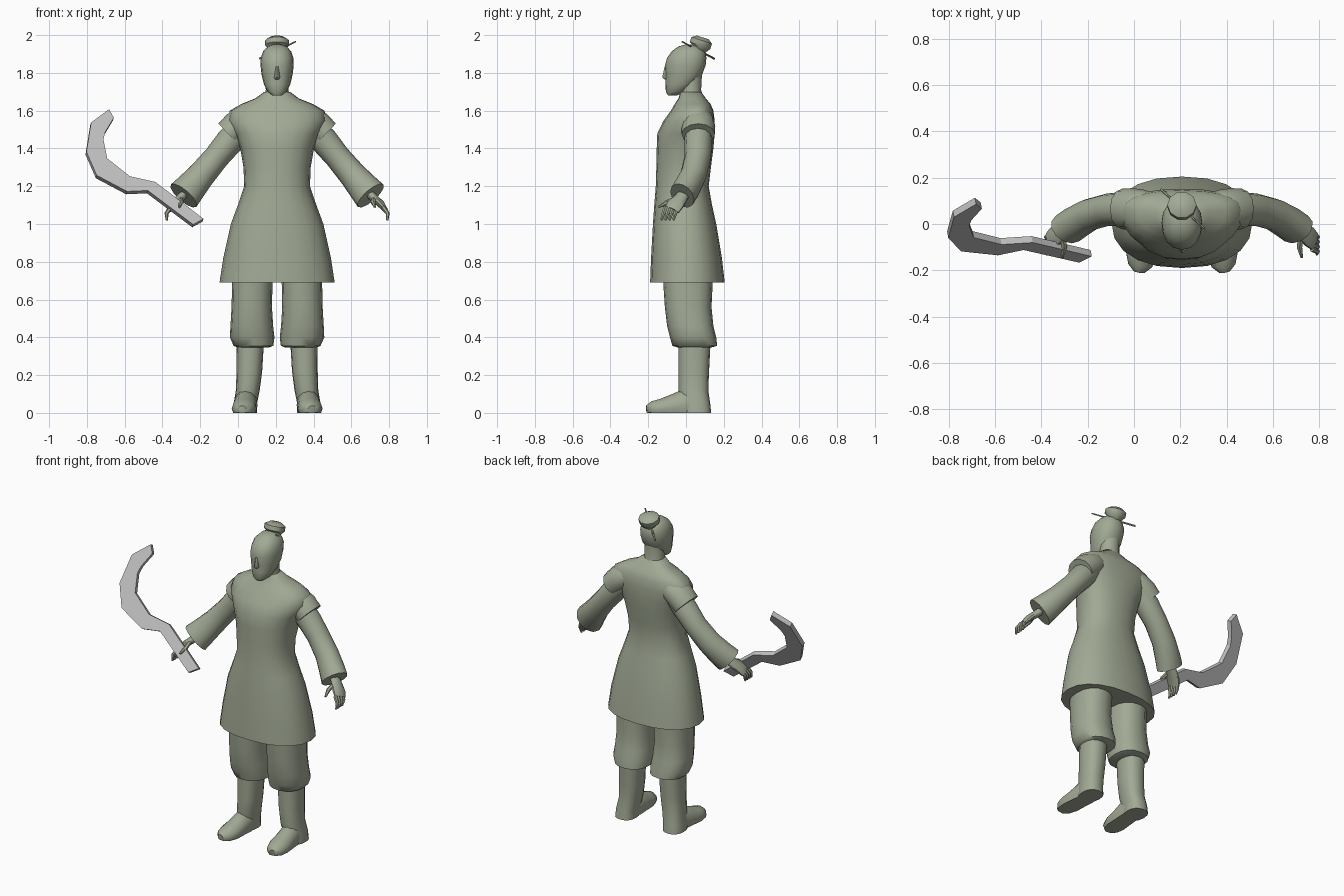
import bpy, bmesh, math
from mathutils import Vector

CX = 0.207  # body centre line


def material(name, col):
    m = bpy.data.materials.new(name)
    m.diffuse_color = (*col, 1)
    return m


SAGE = material("sage green", (0.36, 0.40, 0.30))
STEEL = material("light grey", (0.53, 0.53, 0.53))


def finish(name, rings, mat, angle, mirror, x=CX):
    """Skin a list of vertex rings, cap both ends, shade and optionally mirror."""
    bm = bmesh.new()
    vs = [[bm.verts.new(p) for p in r] for r in rings]
    n = len(vs[0])
    for a, b in zip(vs, vs[1:]):
        for i in range(n):
            j = (i + 1) % n
            bm.faces.new((a[i], a[j], b[j], b[i]))
    bm.faces.new(vs[0][::-1])
    bm.faces.new(vs[-1])
    bmesh.ops.recalc_face_normals(bm, faces=bm.faces)
    me = bpy.data.meshes.new(name)
    bm.to_mesh(me)
    bm.free()
    ob = bpy.data.objects.new(name, me)
    ob.location.x = x
    bpy.context.collection.objects.link(ob)
    me.materials.append(mat)
    if mirror:
        ob.modifiers.new("Mirror", 'MIRROR')
    bpy.ops.object.select_all(action='DESELECT')
    bpy.context.view_layer.objects.active = ob
    ob.select_set(True)
    bpy.ops.object.shade_smooth_by_angle(angle=math.radians(angle))
    return ob


def stack(name, rows, n=16, mirror=False, power=1.0, angle=50):
    """Horizontal rings: z, centre x, half width, y of sides, front y, back y."""
    rings = []
    for z, xc, rx, yc, yf, yb in rows:
        ring = []
        for i in range(n):
            t = 2 * math.pi * i / n
            c, s = math.cos(t), math.sin(t)
            c = math.copysign(abs(c) ** power, c)
            s = math.copysign(abs(s) ** power, s)
            ring.append((xc + rx * c, yc + s * ((yb - yc) if s > 0 else (yc - yf)), z))
        rings.append(ring)
    return finish(name, rings, SAGE, angle, mirror)


def tube(name, rows, n=12, mirror=False, angle=50, up=(0, 1, 0), floor=False):
    """Rings along a path: point, radius across, radius along 'up'."""
    pts = [Vector(r[0]) for r in rows]
    rings = []
    for k, (p, ra, rb) in enumerate(rows):
        d = (pts[min(k + 1, len(pts) - 1)] - pts[max(k - 1, 0)]).normalized()
        a = d.cross(Vector(up)).normalized()
        b = a.cross(d)
        ring = []
        for i in range(n):
            t = 2 * math.pi * i / n
            v = pts[k] + a * ra * math.cos(t) + b * rb * math.sin(t)
            if floor:
                v.z = max(v.z, 0.0)
            ring.append(v)
        rings.append(ring)
    return finish(name, rings, SAGE, angle, mirror)


# Long robe
stack("robe", [
    (0.69, 0, 0.305, 0.01, -0.19, 0.205), (0.82, 0, 0.285, 0.01, -0.185, 0.19),
    (1.00, 0, 0.245, 0, -0.175, 0.16), (1.10, 0, 0.208, 0, -0.168, 0.138),
    (1.20, 0, 0.174, 0, -0.16, 0.12), (1.30, 0, 0.178, 0, -0.157, 0.132),
    (1.40, 0, 0.195, 0.02, -0.155, 0.145), (1.48, 0, 0.225, 0.04, -0.152, 0.152),
    (1.545, 0, 0.265, 0.06, -0.12, 0.152), (1.60, 0, 0.25, 0.065, -0.08, 0.145),
    (1.635, 0, 0.19, 0.06, -0.06, 0.13), (1.665, 0, 0.115, 0.05, -0.04, 0.105),
    (1.70, 0, 0.068, 0.035, -0.03, 0.08)], n=20, power=0.88)

# Flared shoulder caps
tube("shoulder_cap", [
    ((-0.10, 0.06, 1.575), 0.05, 0.06), ((-0.16, 0.062, 1.55), 0.078, 0.085),
    ((-0.215, 0.065, 1.515), 0.083, 0.09), ((-0.257, 0.065, 1.475), 0.078, 0.088)],
    mirror=True)

# Sleeves
tube("sleeve", [
    ((-0.17, 0.06, 1.52), 0.07, 0.07), ((-0.25, 0.065, 1.44), 0.074, 0.074),
    ((-0.32, 0.062, 1.355), 0.068, 0.07), ((-0.40, 0.04, 1.26), 0.073, 0.07),
    ((-0.46, 0.005, 1.19), 0.083, 0.072), ((-0.495, -0.02, 1.15), 0.09, 0.07)],
    mirror=True)

# Hands with fingers and thumb
tube("palm", [
    ((-0.47, 0.0, 1.18), 0.025, 0.032), ((-0.515, -0.028, 1.135), 0.022, 0.036),
    ((-0.55, -0.055, 1.105), 0.02, 0.046), ((-0.572, -0.075, 1.075), 0.014, 0.042)],
    n=10, mirror=True)
for i in range(4):
    y = -0.045 - 0.021 * i
    tube("finger", [
        ((-0.562, y, 1.09), 0.012, 0.012), ((-0.586, y - 0.012, 1.055), 0.011, 0.011),
        ((-0.583, y - 0.022, 1.02), 0.006, 0.007)], n=6, mirror=True)
tube("thumb", [
    ((-0.515, -0.045, 1.135), 0.014, 0.014), ((-0.508, -0.10, 1.115), 0.013, 0.013),
    ((-0.518, -0.145, 1.09), 0.006, 0.006)], n=6, mirror=True, up=(1, 0, 0))

# Baggy trousers gathered below the knee
stack("trouser_leg", [
    (0.345, -0.127, 0.08, 0.05, -0.04, 0.13), (0.355, -0.125, 0.105, 0.05, -0.072, 0.165),
    (0.40, -0.132, 0.118, 0.045, -0.085, 0.16), (0.46, -0.134, 0.113, 0.03, -0.1, 0.145),
    (0.56, -0.134, 0.107, 0.015, -0.112, 0.135), (0.76, -0.13, 0.107, 0.01, -0.125, 0.145)],
    mirror=True, power=0.85)

# Boot shafts and feet
stack("boot_shaft", [
    (0.0, -0.17, 0.064, 0.06, -0.02, 0.133), (0.05, -0.168, 0.062, 0.06, -0.03, 0.128),
    (0.12, -0.155, 0.063, 0.05, -0.04, 0.118), (0.22, -0.147, 0.068, 0.045, -0.04, 0.122),
    (0.37, -0.142, 0.072, 0.045, -0.04, 0.13)], mirror=True, power=0.85)
tube("boot_foot", [
    ((-0.165, 0.08, 0.04), 0.05, 0.07), ((-0.165, 0.0, 0.04), 0.062, 0.088),
    ((-0.17, -0.06, 0.03), 0.063, 0.072), ((-0.175, -0.13, 0.022), 0.066, 0.053),
    ((-0.18, -0.18, 0.018), 0.052, 0.043), ((-0.185, -0.207, 0.014), 0.024, 0.025)],
    mirror=True, up=(0, 0, 1), floor=True)

# Neck, head and nose
stack("neck", [
    (1.64, 0, 0.075, 0.04, -0.035, 0.1), (1.71, 0, 0.06, 0.025, -0.035, 0.08),
    (1.80, 0, 0.062, 0.02, -0.04, 0.085)], n=12)
stack("head", [
    (1.68, 0, 0.025, -0.075, -0.095, -0.05), (1.70, 0, 0.05, -0.05, -0.107, 0.0),
    (1.74, 0, 0.07, -0.02, -0.108, 0.045), (1.79, 0, 0.082, 0.0, -0.108, 0.085),
    (1.84, 0, 0.088, 0.005, -0.111, 0.104), (1.88, 0, 0.086, 0.01, -0.1, 0.108),
    (1.915, 0, 0.074, 0.01, -0.075, 0.1), (1.94, 0, 0.05, 0.015, -0.04, 0.075),
    (1.95, 0, 0.02, 0.015, -0.005, 0.04)], power=0.92)
stack("nose", [
    (1.765, 0, 0.012, -0.1, -0.112, -0.09), (1.775, 0, 0.017, -0.1, -0.126, -0.09),
    (1.835, 0, 0.009, -0.1, -0.113, -0.09)], n=8)

# Hair bun and hairpin
tube("hair_bun", [
    ((0, 0.05, 1.905), 0.035, 0.035), ((0, 0.068, 1.93), 0.045, 0.045),
    ((0, 0.074, 1.945), 0.063, 0.06), ((0, 0.083, 1.972), 0.063, 0.06),
    ((0, 0.088, 1.988), 0.036, 0.034)], n=10)
tube("hairpin", [
    ((0.098, -0.02, 1.965), 0.004, 0.004), ((-0.092, 0.15, 1.875), 0.006, 0.006)], n=6)

# Hooked blade with its straight grip, lying in one tilted plane
outer = [(-.24, .99), (-.36, 1.08), (-.48, 1.17), (-.59, 1.165), (-.75, 1.25),
         (-.805, 1.375), (-.78, 1.53), (-.685, 1.6)]
inner = [(-.185, 1.02), (-.315, 1.12), (-.44, 1.215), (-.575, 1.245), (-.695, 1.34),
         (-.715, 1.44), (-.705, 1.48), (-.66, 1.555)]
normal = Vector((0.185, -1, 0.549)).normalized()


def on_plane(p):
    return Vector((p[0], -0.652 + 0.549 * p[1] + 0.185 * p[0], p[1]))


rings = []
for o, i in zip(outer, inner):
    o, i = on_plane(o), on_plane(i)
    t = normal * 0.016
    rings.append([o + t, i + t, i - t, o - t])
finish("hooked_blade", rings, STEEL, 15, False, x=0)
